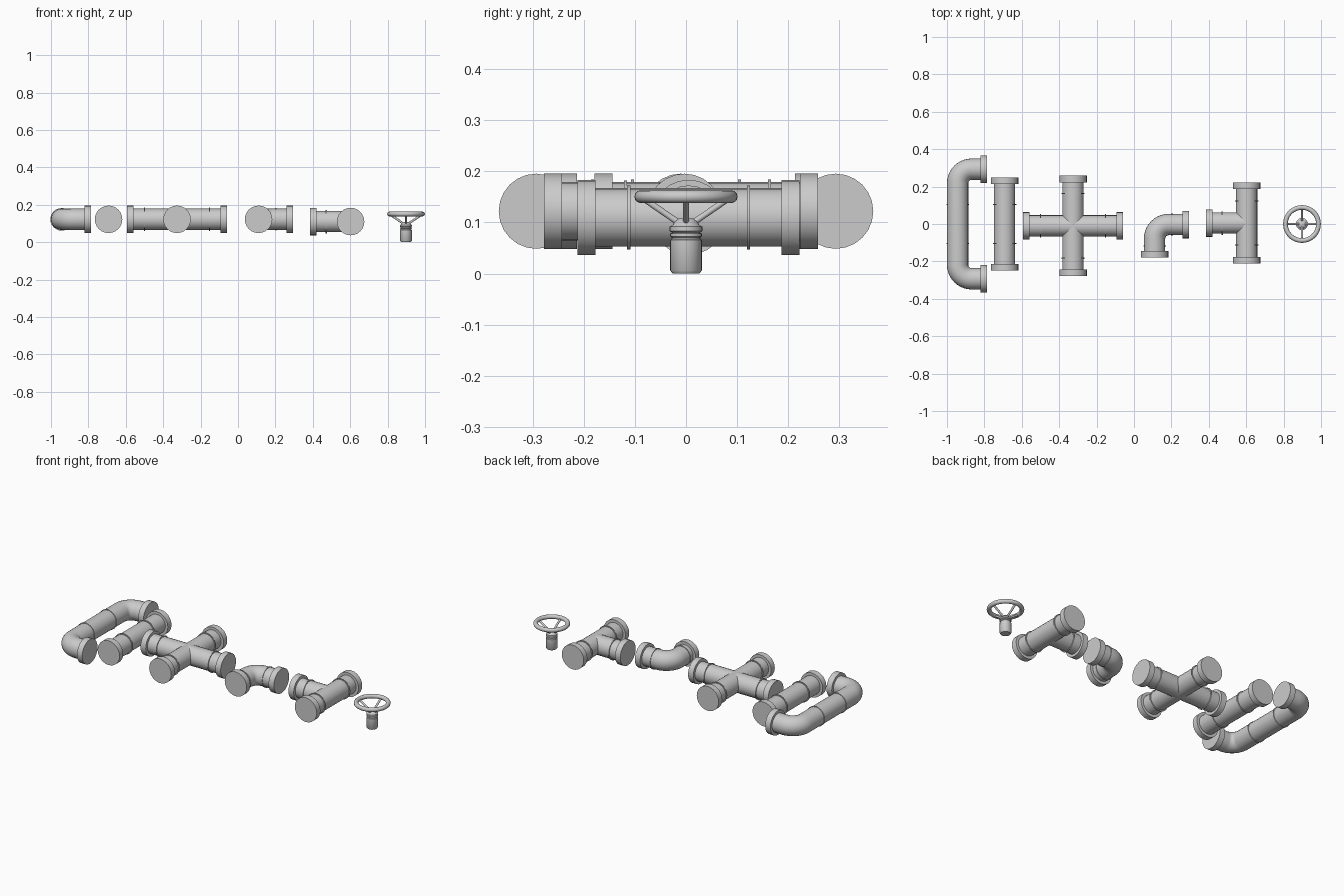
import bpy, bmesh
from math import sin, cos, pi, radians
from mathutils import Vector

if "Cube" in bpy.data.objects:
    bpy.data.objects.remove(bpy.data.objects["Cube"])

R, FR, FT, RR, RW = 0.057, 0.0735, 0.035, 0.0625, 0.006   # pipe, flange and seam ring sizes
SIDES = 24
Z = Vector((0, 0, 1))


def sweep(bm, path, r):
    """Capped round tube along a horizontal path."""
    pts = [Vector(p) for p in path]
    rings = []
    for i, p in enumerate(pts):
        t = (pts[min(i + 1, len(pts) - 1)] - pts[max(i - 1, 0)]).normalized()
        side = t.cross(Z)
        rings.append([bm.verts.new(p + side * r * cos(a) + Z * r * sin(a))
                      for a in (2 * pi * k / SIDES for k in range(SIDES))])
    for a, b in zip(rings, rings[1:]):
        for k in range(SIDES):
            n = (k + 1) % SIDES
            bm.faces.new((a[k], a[n], b[n], b[k]))
    bm.faces.new(rings[0][::-1])
    bm.faces.new(rings[-1])


def disc(bm, p, d, r, t):
    """Short cylinder starting at p and running t along d."""
    p, d = Vector(p), Vector(d)
    sweep(bm, [p, p + d * t], r)


def arm(bm, c, d, length, ring_at=()):
    """Straight arm from c with an end flange and seam rings."""
    c, d = Vector(c), Vector(d)
    sweep(bm, [c, c + d * (length - FT / 2)], R)
    disc(bm, c + d * (length - FT), d, FR, FT)
    for s in ring_at:
        disc(bm, c + d * (s - RW / 2), d, RR, RW)


def arc(cx, cy, z, r, a0, a1, n=10):
    return [(cx + r * cos(radians(a0 + (a1 - a0) * i / n)),
             cy + r * sin(radians(a0 + (a1 - a0) * i / n)), z) for i in range(n + 1)]


def smooth(ob):
    bpy.ops.object.select_all(action='DESELECT')
    ob.select_set(True)
    bpy.context.view_layer.objects.active = ob
    bpy.ops.object.shade_smooth_by_angle(angle=radians(40))


def finish(bm, name):
    bmesh.ops.recalc_face_normals(bm, faces=bm.faces)
    me = bpy.data.meshes.new(name)
    bm.to_mesh(me)
    bm.free()
    ob = bpy.data.objects.new(name, me)
    bpy.context.collection.objects.link(ob)
    smooth(ob)


H, B = 0.122, 0.075   # pipe axis height, bend radius
X, Y = Vector((1, 0, 0)), Vector((0, 1, 0))

# U-shaped pipe
bm = bmesh.new()
ux, uy = -0.943, 0.293
path = [(-0.80, uy, H)] + arc(ux + B, uy - B, H, B, 90, 180) \
     + arc(ux + B, -uy + B, H, B, 180, 270) + [(-0.80, -uy, H)]
sweep(bm, path, R)
for s in (-1, 1):
    disc(bm, (-0.821, s * uy, H), X, FR, FT)
    disc(bm, (ux, s * 0.105 - RW / 2, H), Y, RR - 0.002, RW)
finish(bm, "u_bend_pipe")

# Straight pipe
bm = bmesh.new()
for s in (-1, 1):
    arm(bm, (-0.692, 0, H), Y * s, 0.248, (0.105,))
finish(bm, "straight_pipe")

# Four-way cross
bm = bmesh.new()
for d in (X, -X, Y, -Y):
    arm(bm, (-0.326, -0.010, H), d, 0.268, (0.173,))
finish(bm, "cross_pipe")

# Elbow
bm = bmesh.new()
ex, ey = 0.110, -0.003
sweep(bm, [(ex, -0.165, H)] + arc(ex + B, ey - B, H, B, 180, 90) + [(0.28, ey, H)], R)
disc(bm, (ex, -0.179, H), Y, FR, FT)
disc(bm, (0.258, ey, H), X, FR, FT)
disc(bm, (ex, -0.121, H), Y, RR - 0.002, RW)
disc(bm, (0.200, ey, H), X, RR - 0.002, RW)
finish(bm, "elbow_pipe")

# Tee
bm = bmesh.new()
tee = (0.602, 0.005, 0.110)
arm(bm, tee, Y, 0.217, (0.117,))
arm(bm, tee, -Y, 0.217, (0.117,))
arm(bm, tee, -X, 0.217, (0.130,))
finish(bm, "tee_pipe")

# Valve stem: lathed profile of (radius, height)
vx = 0.898
profile = [(0.026, 0), (0.031, 0.006), (0.031, 0.066), (0.028, 0.068), (0.028, 0.071),
           (0.031, 0.073), (0.031, 0.078), (0.027, 0.080), (0.032, 0.083), (0.032, 0.092),
           (0.026, 0.095), (0.022, 0.102), (0.014, 0.108)]
bm = bmesh.new()
rows = [[bm.verts.new((vx + r * cos(2 * pi * k / SIDES), r * sin(2 * pi * k / SIDES), z))
         for k in range(SIDES)] for r, z in profile]
for a, b in zip(rows, rows[1:]):
    for k in range(SIDES):
        n = (k + 1) % SIDES
        bm.faces.new((a[k], a[n], b[n], b[k]))
bm.faces.new(rows[0][::-1])
bm.faces.new(rows[-1])
finish(bm, "valve_stem")

# Hand wheel rim
bpy.ops.mesh.primitive_torus_add(location=(vx, 0, 0.1505), major_radius=0.0885, minor_radius=0.0125,
                                 major_segments=36, minor_segments=12)
rim = bpy.context.object
rim.name = "hand_wheel_rim"
smooth(rim)

# Slanted spokes
for i in range(4):
    d = Vector((cos(i * pi / 2), sin(i * pi / 2), 0))
    a = Vector((vx, 0, 0.098)) + d * 0.012
    b = Vector((vx, 0, 0.148)) + d * 0.085
    bpy.ops.mesh.primitive_cylinder_add(vertices=12, radius=0.006, depth=(b - a).length,
                                        location=(a + b) / 2,
                                        rotation=(b - a).to_track_quat('Z', 'Y').to_euler())
    spoke = bpy.context.object
    spoke.name = "wheel_spoke_%d" % (i + 1)
    smooth(spoke)
